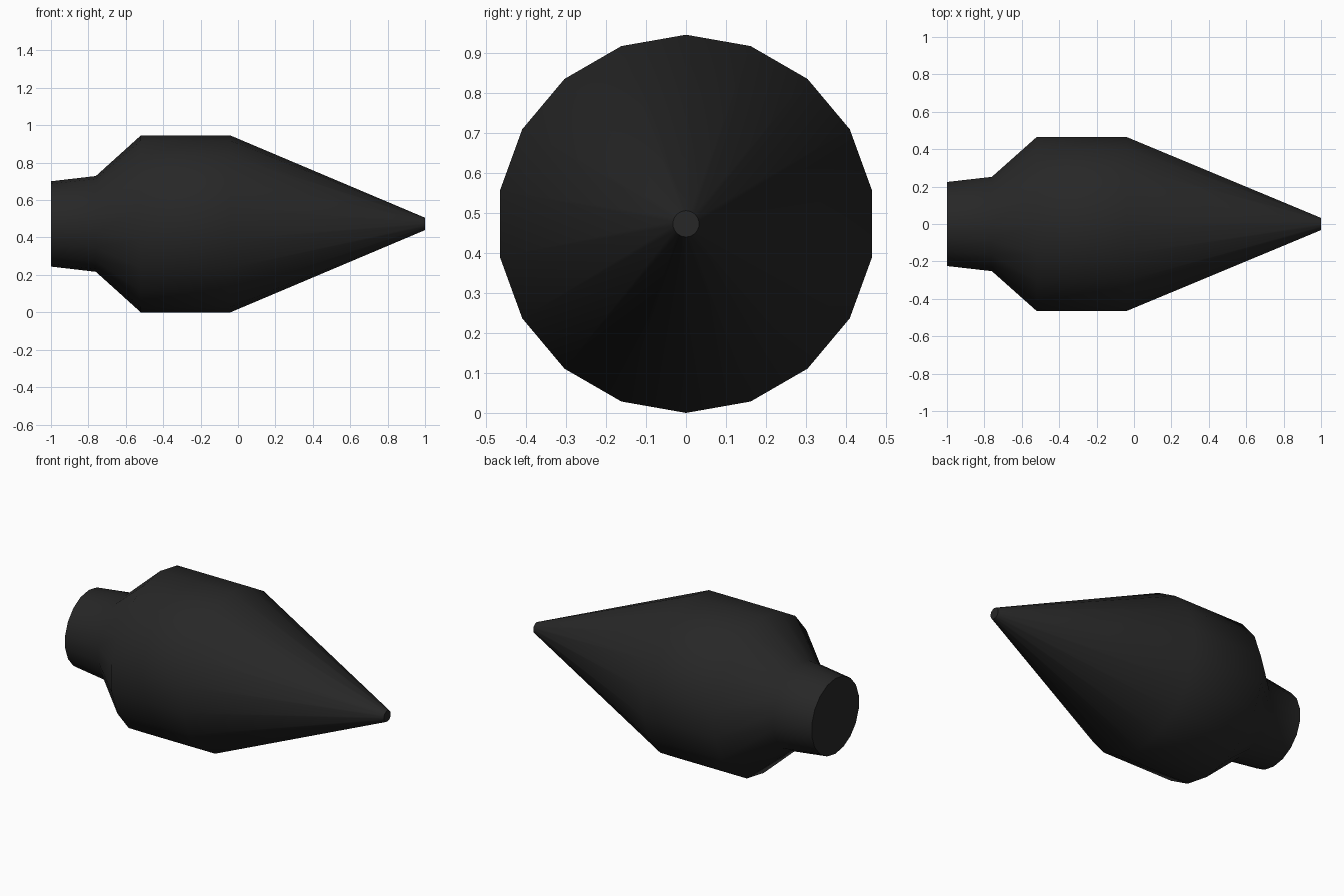
import bpy, bmesh, math

if "Cube" in bpy.data.objects:
    bpy.data.objects.remove(bpy.data.objects["Cube"])

SIDES = 18
CENTRE_Z = 0.4725
# (x, radius) from the blunt collar to the narrow tip
PROFILE = [(-1.0, 0.228), (-0.76, 0.256), (-0.52, 0.4725), (-0.04, 0.4725), (1.0, 0.033)]


def ring(bm, x, r):
    angles = [2 * math.pi * i / SIDES for i in range(SIDES)]
    return [bm.verts.new((x, r * math.sin(a), CENTRE_Z + r * math.cos(a))) for a in angles]


# Turned body: rings skinned along x, closed with flat caps
bm = bmesh.new()
rings = [ring(bm, x, r) for x, r in PROFILE]
for a, b in zip(rings, rings[1:]):
    for i in range(SIDES):
        j = (i + 1) % SIDES
        bm.faces.new((a[i], a[j], b[j], b[i]))
bm.faces.new(rings[0])
bm.faces.new(rings[-1])
bmesh.ops.recalc_face_normals(bm, faces=bm.faces[:])

mesh = bpy.data.meshes.new("pointed_tip")
bm.to_mesh(mesh)
bm.free()
tip = bpy.data.objects.new("pointed_tip", mesh)
bpy.context.collection.objects.link(tip)

# Dark finish
mat = bpy.data.materials.new("dark_metal")
mat.diffuse_color = (0.02, 0.02, 0.02, 1)
mat.use_nodes = True
mat.node_tree.nodes["Principled BSDF"].inputs["Base Color"].default_value = mat.diffuse_color
mesh.materials.append(mat)

# Smooth sides, sharp cap rims
bpy.context.view_layer.objects.active = tip
tip.select_set(True)
bpy.ops.object.shade_smooth_by_angle(angle=math.radians(60))
